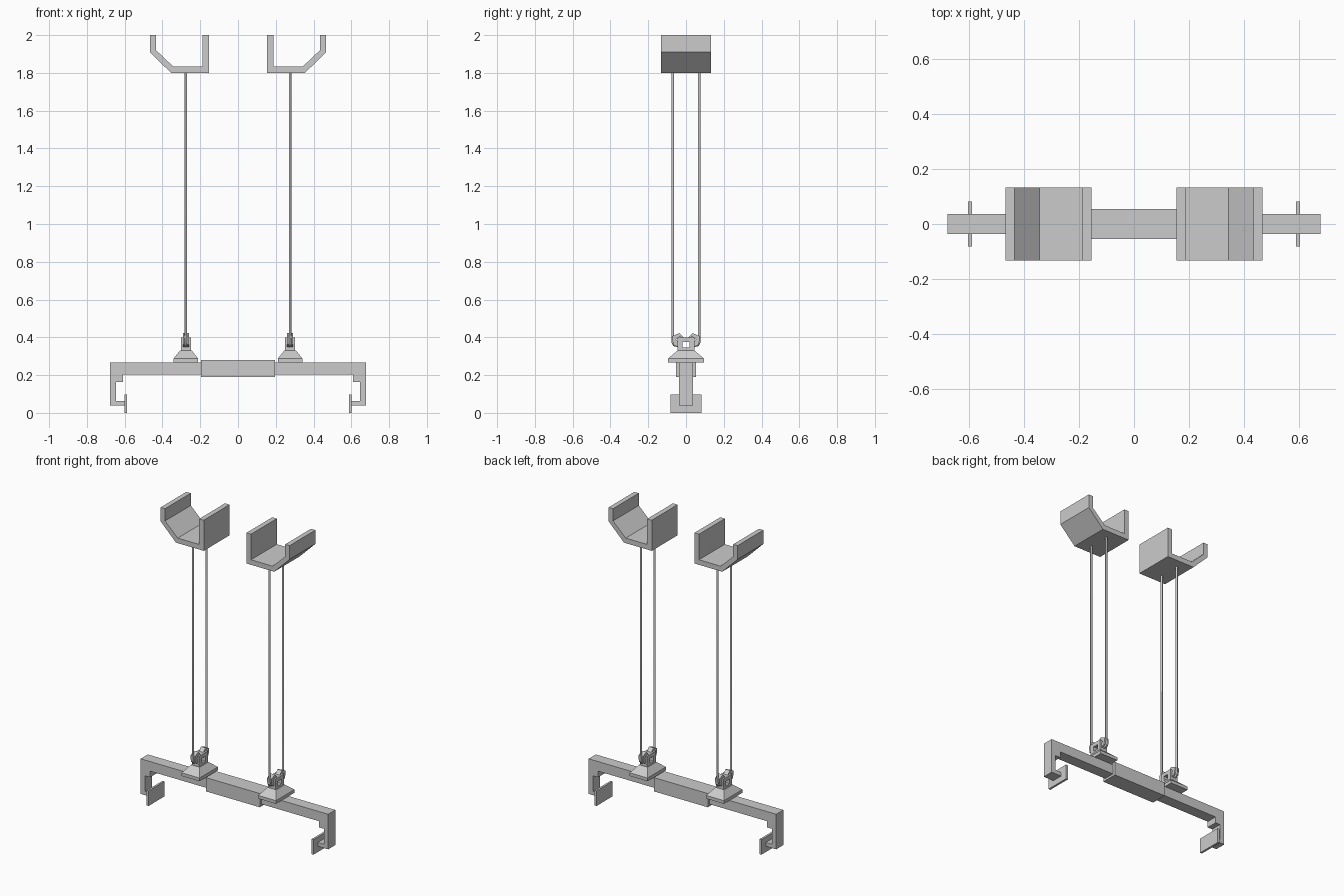
import bpy
import bmesh
from math import radians

cube = bpy.data.objects.get("Cube")
if cube:
    bpy.data.objects.remove(cube, do_unlink=True)

grey = bpy.data.materials.new("plain grey")
grey.use_nodes = True
GREY = (0.6, 0.6, 0.6, 1)
grey.diffuse_color = GREY
grey.node_tree.nodes["Principled BSDF"].inputs["Base Color"].default_value = GREY


def finish(name, bm):
    bmesh.ops.recalc_face_normals(bm, faces=bm.faces)
    mesh = bpy.data.meshes.new(name)
    bm.to_mesh(mesh)
    bm.free()
    mesh.materials.append(grey)
    obj = bpy.data.objects.new(name, mesh)
    bpy.context.collection.objects.link(obj)
    return obj


def box(name, x, y, z):
    bm = bmesh.new()
    bmesh.ops.create_cube(bm, size=1)
    for v in bm.verts:
        v.co = [lo + (c + 0.5) * (hi - lo) for c, (lo, hi) in zip(v.co, (x, y, z))]
    return finish(name, bm)


def prism(name, points, half, axis, centre=0):
    """Extrude an outline along y (points are x, z) or along x (points are y, z)."""
    bm = bmesh.new()
    rings = []
    for d in (centre - half, centre + half):
        rings.append([bm.verts.new((a, d, b) if axis == "y" else (d, a, b)) for a, b in points])
    bm.faces.new(rings[0])
    bm.faces.new(rings[1])
    n = len(points)
    for i in range(n):
        j = (i + 1) % n
        bm.faces.new((rings[0][i], rings[0][j], rings[1][j], rings[1][i]))
    return finish(name, bm)


def rope(name, points, radius):
    curve = bpy.data.curves.new(name, "CURVE")
    curve.dimensions = "3D"
    curve.bevel_depth = radius
    curve.bevel_resolution = 2
    curve.use_fill_caps = True
    spline = curve.splines.new("POLY")
    spline.points.add(len(points) - 1)
    for p, co in zip(spline.points, points):
        p.co = (*co, 1)
    curve.materials.append(grey)
    obj = bpy.data.objects.new(name, curve)
    bpy.context.collection.objects.link(obj)
    bpy.ops.object.select_all(action="DESELECT")
    obj.select_set(True)
    bpy.context.view_layer.objects.active = obj
    bpy.ops.object.convert(target="MESH")
    bpy.ops.object.shade_smooth_by_angle(angle=radians(50))


# Central sleeve joining the two halves of the bar
box("centre_sleeve", (-0.195, 0.195), (-0.054, 0.054), (0.19, 0.28))

cradle = [(0.154, 2), (0.154, 1.8), (0.355, 1.8), (0.466, 1.91), (0.466, 2),
          (0.434, 2), (0.434, 1.92), (0.342, 1.833), (0.187, 1.833), (0.187, 2)]
arm = [(0.19, 0.267), (0.677, 0.267), (0.677, 0.038), (0.595, 0.038), (0.595, 0.063),
       (0.645, 0.063), (0.645, 0.164), (0.609, 0.164), (0.609, 0.204), (0.19, 0.204)]
hook = [(0.012, 0.398), (0.036, 0.422), (0.074, 0.406), (0.068, 0.362), (0.04, 0.348),
        (0.04, 0.378), (0.054, 0.386), (0.036, 0.402)]
PX = 0.276

for side, s in (("left", 1), ("right", -1)):
    def mirror(points):
        return [(s * a, b) for a, b in points]

    def span(a, b):
        return tuple(sorted((s * a, s * b)))

    # Bar half with its clamp jaw and gripping plate
    prism(f"{side}_clamp_arm", mirror(arm), 0.037, "y")
    box(f"{side}_grip_plate", span(0.588, 0.602), (-0.082, 0.082), (0, 0.098))

    # Open cradle at the top
    prism(f"{side}_cradle", mirror(cradle), 0.133, "y")

    # Tapered foot on the bar
    box(f"{side}_foot_plate", span(PX - 0.065, PX + 0.065), (-0.095, 0.095), (0.267, 0.288))
    bm = bmesh.new()
    bmesh.ops.create_cube(bm, size=1)
    for v in bm.verts:
        top = v.co.z > 0
        v.co.x = s * PX + v.co.x * (0.062 if top else 0.13)
        v.co.y *= 0.09 if top else 0.19
        v.co.z = 0.33 if top else 0.288
    finish(f"{side}_foot_taper", bm)

    # Eyelet post: a square frame with a window through it
    for part, y, z in (("base", (-0.044, 0.044), (0.33, 0.345)),
                       ("top", (-0.044, 0.044), (0.376, 0.4)),
                       ("front", (-0.044, -0.018), (0.345, 0.376)),
                       ("back", (0.018, 0.044), (0.345, 0.376))):
        box(f"{side}_eyelet_{part}", span(PX - 0.027, PX + 0.027), y, z)

    # Hooks and hanging rods, front and back
    for end, t in (("front", -1), ("back", 1)):
        prism(f"{side}_{end}_hook", [(t * a, b) for a, b in hook], 0.016, "x", s * PX)
        rope(f"{side}_{end}_rod", [(s * PX, t * 0.07, 1.805), (s * PX, t * 0.07, 0.375),
                                   (s * PX, t * 0.063, 0.359), (s * PX, t * 0.04, 0.355)], 0.007)
